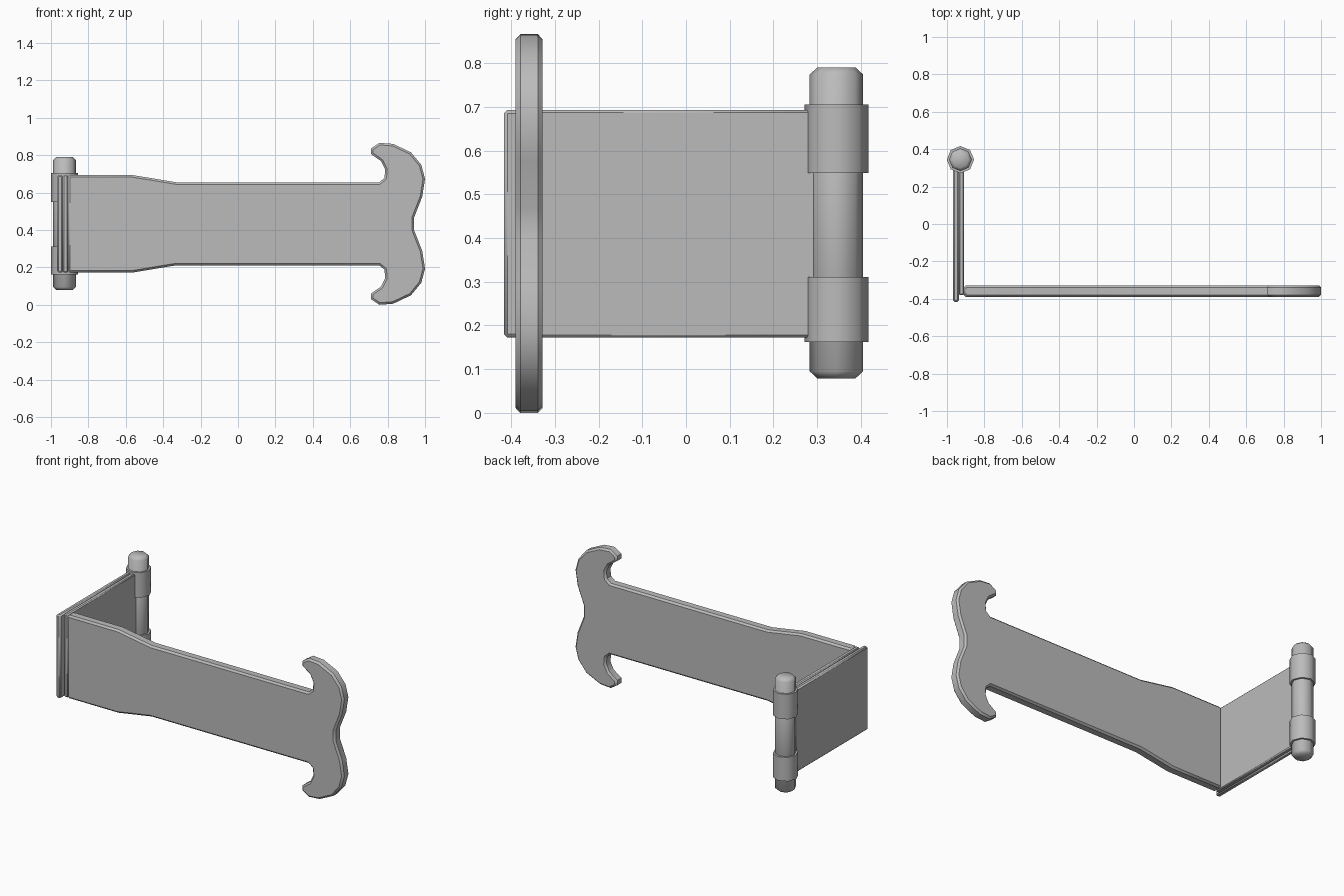
import bpy
import bmesh
import math

cube = bpy.data.objects.get("Cube")
if cube:
    bpy.data.objects.remove(cube, do_unlink=True)

MID_Z = 0.433            # height of the mirror line
PIN = (-0.928, 0.344)    # hinge axis

metal = bpy.data.materials.new("grey_metal")
metal.use_nodes = True
metal.diffuse_color = (0.5, 0.5, 0.5, 1)
metal.node_tree.nodes["Principled BSDF"].inputs["Base Color"].default_value = (0.5, 0.5, 0.5, 1)


def finish(name, bm, bevel=0, smooth=40):
    """Turn a bmesh into a bevelled, smooth-shaded object."""
    bmesh.ops.recalc_face_normals(bm, faces=bm.faces)
    mesh = bpy.data.meshes.new(name)
    bm.to_mesh(mesh)
    bm.free()
    mesh.materials.append(metal)
    obj = bpy.data.objects.new(name, mesh)
    bpy.context.collection.objects.link(obj)
    bpy.ops.object.select_all(action='DESELECT')
    obj.select_set(True)
    bpy.context.view_layer.objects.active = obj
    if bevel:
        mod = obj.modifiers.new("Bevel", 'BEVEL')
        mod.width = bevel
        mod.segments = 1
        mod.limit_method = 'ANGLE'
        mod.angle_limit = math.radians(62)
        bpy.ops.object.modifier_apply(modifier=mod.name)
    bpy.ops.object.shade_smooth_by_angle(angle=math.radians(smooth))
    return obj


def slab(name, x, y, z, bevel):
    """Box between the given (low, high) ranges."""
    bm = bmesh.new()
    bmesh.ops.create_cube(bm, size=1)
    for v in bm.verts:
        v.co = [lo + (c + 0.5) * (hi - lo) for c, (lo, hi) in zip(v.co, (x, y, z))]
    return finish(name, bm, bevel)


def barrel(name, radius, low, high, bevel=0):
    """Eight-sided upright cylinder on the hinge axis."""
    bm = bmesh.new()
    bmesh.ops.create_cone(bm, cap_ends=True, segments=8, radius1=radius,
                          radius2=radius, depth=high - low)
    bmesh.ops.translate(bm, verts=bm.verts, vec=(*PIN, (low + high) / 2))
    return finish(name, bm, bevel, 60)


# Long strap with a flared root and a horned end, mirrored top to bottom
half = [(-0.91, 0.26), (-0.56, 0.26), (-0.33, 0.222), (0.755, 0.222),
        (0.783, 0.245), (0.787, 0.29), (0.765, 0.335), (0.711, 0.373),
        (0.711, 0.403), (0.757, 0.433), (0.83, 0.427), (0.925, 0.382),
        (0.98, 0.315), (1.0, 0.24), (0.985, 0.145), (0.942, 0.035)]
outline = half + [(x, -z) for x, z in reversed(half)]
bm = bmesh.new()
face = bm.faces.new([bm.verts.new((x, -0.39, MID_Z + z)) for x, z in outline])
ext = bmesh.ops.extrude_face_region(bm, geom=[face])
bmesh.ops.translate(bm, vec=(0, 0.062, 0),
                    verts=[g for g in ext["geom"] if isinstance(g, bmesh.types.BMVert)])
finish("strap", bm, 0.011)

# Two-layer side plate
slab("outer_plate", (-0.967, -0.936), (-0.416, 0.3), (0.172, 0.693), 0.008)
slab("inner_plate", (-0.936, -0.908), (-0.38, 0.3), (0.172, 0.693), 0.006)

# Hinge pin and the two knuckles around it
barrel("hinge_pin", 0.061, 0.079, 0.79, 0.016)
for name, low, high in (("lower_knuckle", 0.162, 0.311), ("upper_knuckle", 0.549, 0.705)):
    barrel(name, 0.073, low, high)
